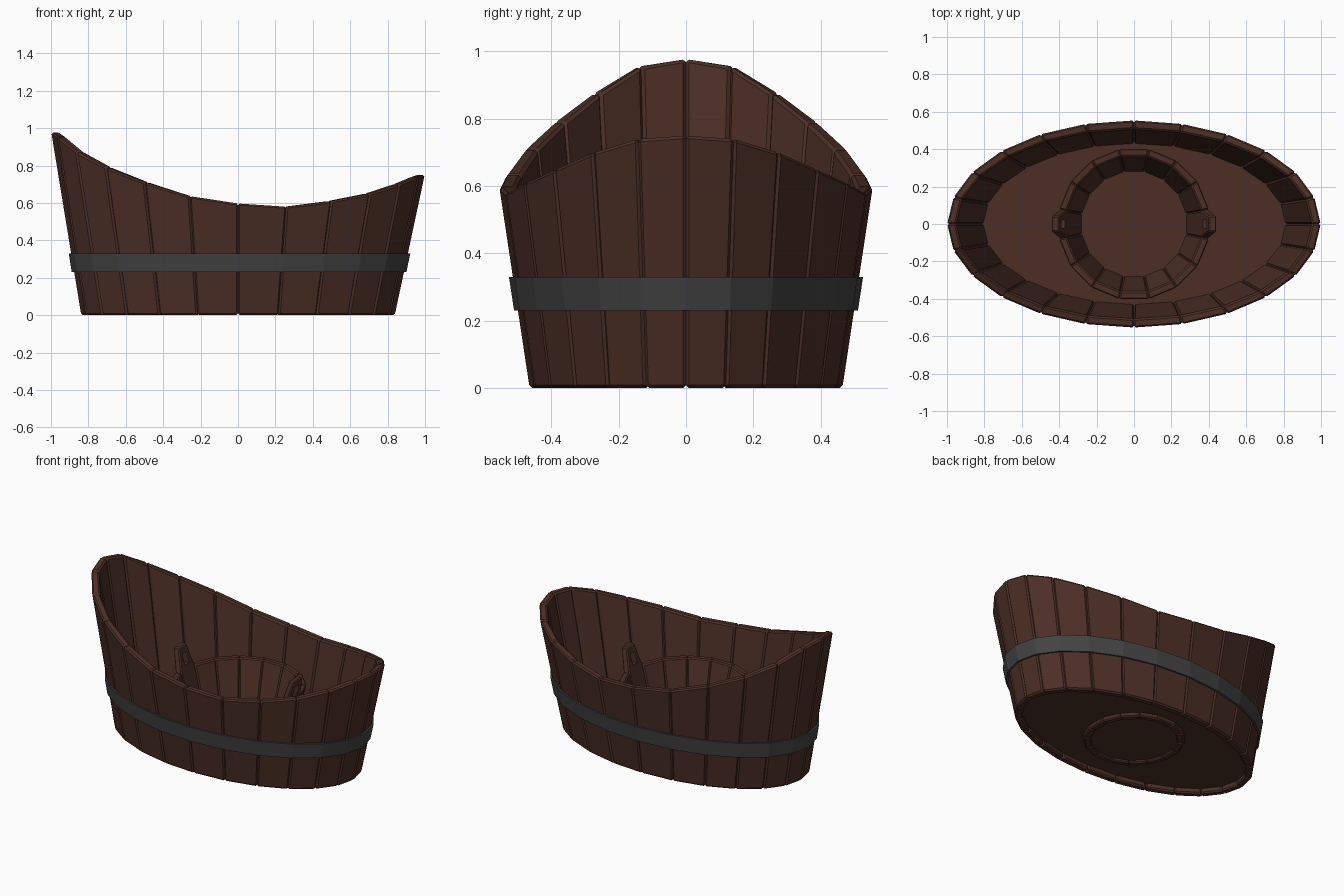
import bpy, bmesh, math
from mathutils import Vector

if "Cube" in bpy.data.objects:
    bpy.data.objects.remove(bpy.data.objects["Cube"])


def material(name, rgb):
    m = bpy.data.materials.new(name)
    m.diffuse_color = (*rgb, 1)
    m.use_nodes = True
    m.node_tree.nodes["Principled BSDF"].inputs["Base Color"].default_value = m.diffuse_color
    return m


wood = material("dark wood", (0.072, 0.028, 0.019))
iron = material("dark iron", (0.056, 0.056, 0.056))


def finish(name, bm, mat, bevel=0.0):
    bmesh.ops.recalc_face_normals(bm, faces=bm.faces)
    me = bpy.data.meshes.new(name)
    bm.to_mesh(me)
    bm.free()
    me.materials.append(mat)
    ob = bpy.data.objects.new(name, me)
    bpy.context.collection.objects.link(ob)
    if bevel:
        b = ob.modifiers.new("bevel", 'BEVEL')
        b.width = bevel
        b.segments = 1
        b.limit_method = 'ANGLE'
        b.angle_limit = math.radians(40)
    return ob


def loft(bm, rings, caps=True, closed=False):
    """Skin a list of equal-sized point rings."""
    vs = [[bm.verts.new(p) for p in r] for r in rings]
    n = len(vs[0])
    pairs = list(zip(vs, vs[1:])) + ([(vs[-1], vs[0])] if closed else [])
    for a, b in pairs:
        for i in range(n):
            j = (i + 1) % n
            bm.faces.new((a[i], a[j], b[j], b[i]))
    if caps:
        bm.faces.new(vs[0])
        bm.faces.new(vs[-1])


# --- tub: 24 tapered staves on an ellipse with a curved rim
N = 24
RIM = [0.75, 0.74, 0.70, 0.65, 0.61, 0.58, 0.597, 0.635, 0.71, 0.79, 0.875, 0.955, 0.977]
WALL = 0.048


def rim(i):
    i %= N
    return RIM[min(i, N - i)]


def tub_point(i, z, inset=0.0):
    t = 2 * math.pi * i / N
    f = z / rim(i)
    a = 0.84 + 0.16 * f - inset
    b = 0.465 + 0.09 * f - inset
    return Vector((a * math.cos(t), b * math.sin(t), z))


bm = bmesh.new()
for i in range(N):
    j = i + 1
    rings = []
    for zi, zj in ((0, 0), (rim(i), rim(j))):
        rings.append([tub_point(i, zi), tub_point(j, zj),
                      tub_point(j, zj, WALL), tub_point(i, zi, WALL)])
    loft(bm, rings)
finish("tub_staves", bm, wood, 0.009)

# tub floor
bm = bmesh.new()
loft(bm, [[tub_point(i, z, WALL - 0.01) for i in range(N)] for z in (0.035, 0.09)])
finish("tub_floor", bm, wood)

# metal band round the tub
bm = bmesh.new()
loft(bm, [[tub_point(i, z, d) for i in range(N)]
          for z, d in ((0.23, -0.011), (0.33, -0.011), (0.33, 0.004), (0.23, 0.004))],
     caps=False, closed=True)
finish("metal_band", bm, iron)

# --- bucket inside: 16 staves, two of them raised as ears
M = 16
Z0, Z1, Z2 = 0.012, 0.41, 0.555
THICK = 0.042
STEP = 2 * math.pi / M


def radius(z):
    return 0.30 + 0.11 * (z - Z0) / (Z1 - Z0)


def section(k, z, narrow=1.0):
    c = k * STEP
    r = radius(z)
    pts = []
    for rr, s in ((r, -1), (r, 1), (r - THICK, 1), (r - THICK, -1)):
        x = rr * math.cos(STEP / 2)
        y = rr * math.sin(STEP / 2) * s * narrow
        pts.append((x * math.cos(c) - y * math.sin(c),
                    x * math.sin(c) + y * math.cos(c), z))
    return pts


bm = bmesh.new()
for k in range(M):
    if k % 8:
        loft(bm, [section(k, Z0), section(k, Z1)])
finish("bucket_staves", bm, wood, 0.007)

for k, side in ((0, "right"), (8, "left")):
    bm = bmesh.new()
    loft(bm, [section(k, Z0), section(k, Z1 - 0.01), section(k, Z2, 0.5)])
    ear = finish(side + "_ear_stave", bm, wood, 0.007)
    # hand hole
    bm = bmesh.new()
    bmesh.ops.create_cube(bm, size=1)
    sx = 1 if k == 0 else -1
    for v in bm.verts:
        v.co = Vector((v.co.x * 0.3 + sx * 0.41, v.co.y * 0.045, v.co.z * 0.07 + 0.475))
    cutter = finish(side + "_hole_cutter", bm, wood)
    cutter.hide_render = True
    cutter.hide_viewport = True
    cut = ear.modifiers.new("hole", 'BOOLEAN')
    cut.operation = 'DIFFERENCE'
    cut.solver = 'EXACT'
    cut.object = cutter

# bucket floor
bm = bmesh.new()
loft(bm, [[((radius(z) - THICK + 0.01) * math.cos((i + 0.5) * STEP),
            (radius(z) - THICK + 0.01) * math.sin((i + 0.5) * STEP), z) for i in range(M)]
          for z in (0.03, 0.11)])
finish("bucket_floor", bm, wood)
